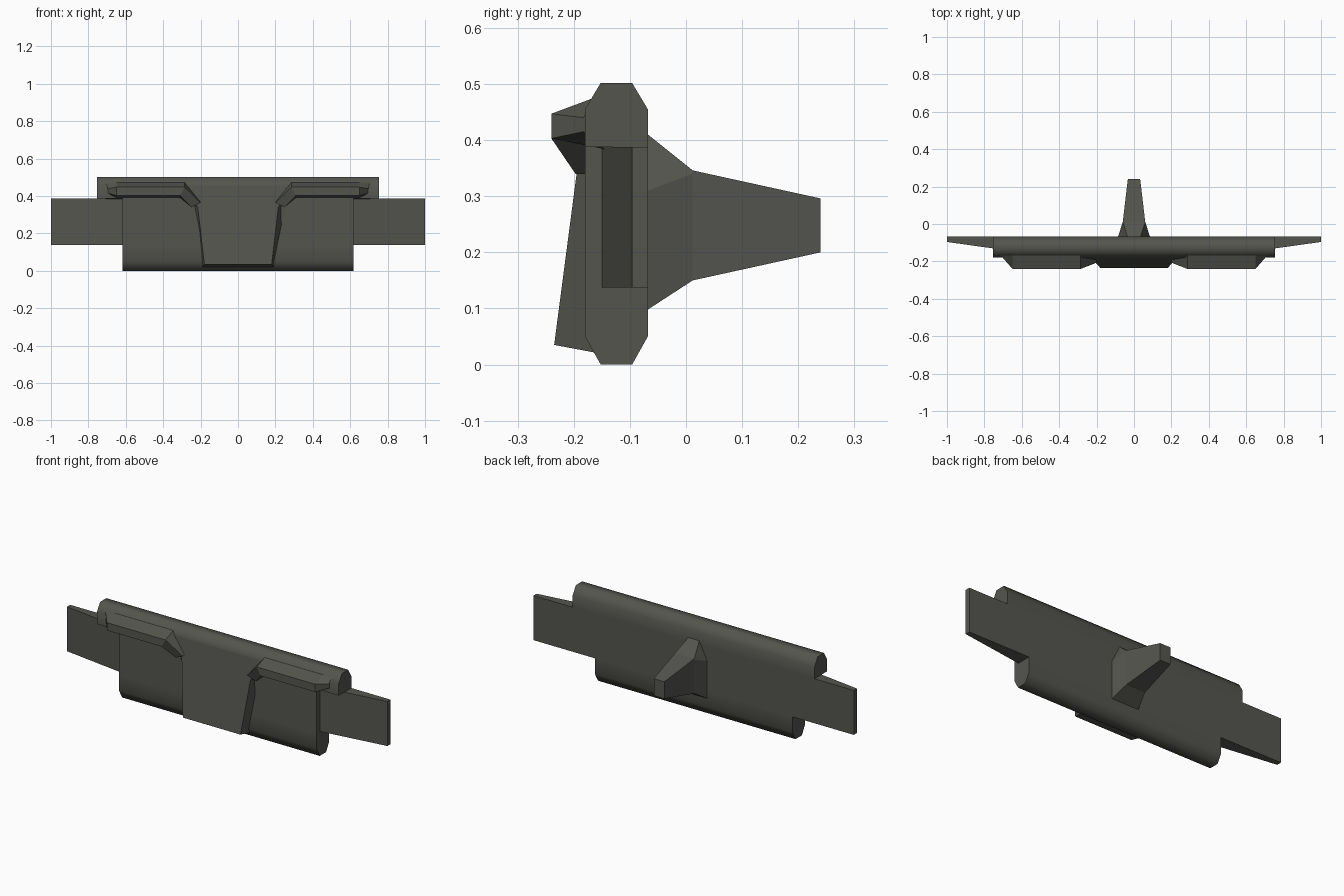
import bpy
import bmesh
from math import radians

cube = bpy.data.objects.get("Cube")
if cube:
    bpy.data.objects.remove(cube, do_unlink=True)

# Single dark grey-olive colour
COLOUR = (0.09, 0.09, 0.078, 1.0)
mat = bpy.data.materials.new("dark olive grey")
mat.use_nodes = True
mat.diffuse_color = COLOUR
bsdf = next(n for n in mat.node_tree.nodes if n.type == 'BSDF_PRINCIPLED')
bsdf.inputs["Base Color"].default_value = COLOUR
bsdf.inputs["Roughness"].default_value = 0.8


def loft(name, sections, smooth=False):
    """Skin a row of matching closed sections and cap both ends."""
    bm = bmesh.new()
    rings = [[bm.verts.new(p) for p in s] for s in sections]
    n = len(rings[0])
    for a, b in zip(rings, rings[1:]):
        for i in range(n):
            j = (i + 1) % n
            bm.faces.new((a[i], a[j], b[j], b[i]))
    bm.faces.new(rings[0][::-1])
    bm.faces.new(rings[-1])
    bmesh.ops.recalc_face_normals(bm, faces=bm.faces)
    mesh = bpy.data.meshes.new(name)
    bm.to_mesh(mesh)
    bm.free()
    mesh.materials.append(mat)
    obj = bpy.data.objects.new(name, mesh)
    bpy.context.collection.objects.link(obj)
    if smooth:
        bpy.ops.object.select_all(action='DESELECT')
        obj.select_set(True)
        bpy.context.view_layer.objects.active = obj
        bpy.ops.object.shade_smooth_by_angle(angle=radians(65))
    return obj


def bar(name, profile, half):
    """Prism along x from a (y, z) profile."""
    return loft(name, [[(x, y, z) for y, z in profile] for x in (-half, half)], True)


FRONT, BACK = -0.18, -0.068
SEAM, WING_LOW = 0.388, 0.137

# Main slab: wide upper bar over a narrower lower body
bar("upper_bar", [(FRONT, SEAM), (FRONT, 0.455), (-0.152, 0.502),
                  (-0.096, 0.502), (BACK, 0.455), (BACK, SEAM)], 0.755)
bar("lower_body", [(FRONT, SEAM), (FRONT, WING_LOW), (FRONT, 0.05), (-0.152, 0),
                   (-0.096, 0), (BACK, 0.05), (BACK, WING_LOW), (BACK, SEAM)], 0.617)

# Tapered centre plate on the front: (half width front, half width back, y, z, back y, back z)
plate_rows = [(0.18, 0.19, -0.235, 0.035, -0.155, 0.02),
              (0.215, 0.255, -0.195, 0.34, -0.155, 0.34),
              (0.28, 0.285, -0.18, 0.455, -0.155, 0.47)]
loft("centre_plate", [[(-f, y, z), (f, y, z), (b, by, bz), (-b, by, bz)]
                      for f, b, y, z, by, bz in plate_rows])

# Tail fin on the back, with bevelled top shoulders at the root


def fin_section(y, low, high, shoulder, wide, narrow):
    return [(-wide, y, low), (wide, y, low), (wide, y, shoulder),
            (narrow, y, high), (-narrow, y, high), (-wide, y, shoulder)]


loft("rear_fin", [fin_section(BACK, 0.098, 0.41, 0.31, 0.085, 0.035),
                  fin_section(0.012, 0.15, 0.346, 0.34, 0.06, 0.06),
                  fin_section(0.24, 0.2, 0.296, 0.29, 0.033, 0.033)])

for side, s in (("left", 1), ("right", -1)):
    # Side wing thinning toward the tip
    loft(side + "_wing", [[(s * x, y, WING_LOW), (s * x, BACK, WING_LOW),
                           (s * x, BACK, SEAM), (s * x, y, SEAM)]
                          for x, y in ((0.6, -0.152), (1.0, -0.096))])

    # Brow ledge: outer end, two straight sections, drooping inner end
    def ledge(x):
        return [(x, -0.165, 0.475), (x, -0.24, 0.447),
                (x, -0.24, 0.403), (x, -0.15, 0.385)]
    outer = [(0.715, -0.165, 0.475), (0.695, -0.183, 0.44),
             (0.695, -0.183, 0.415), (0.705, -0.145, 0.383)]
    inner = [(0.2, -0.17, 0.37), (0.2, -0.207, 0.365),
             (0.25, -0.197, 0.34), (0.25, -0.17, 0.34)]
    bend = ledge(0.285)
    bend[2] = (0.31, -0.24, 0.403)
    bend[3] = (0.31, -0.15, 0.385)
    loft(side + "_brow_ledge",
         [[(s * x, y, z) for x, y, z in sec] for sec in (outer, ledge(0.65), bend, inner)])
